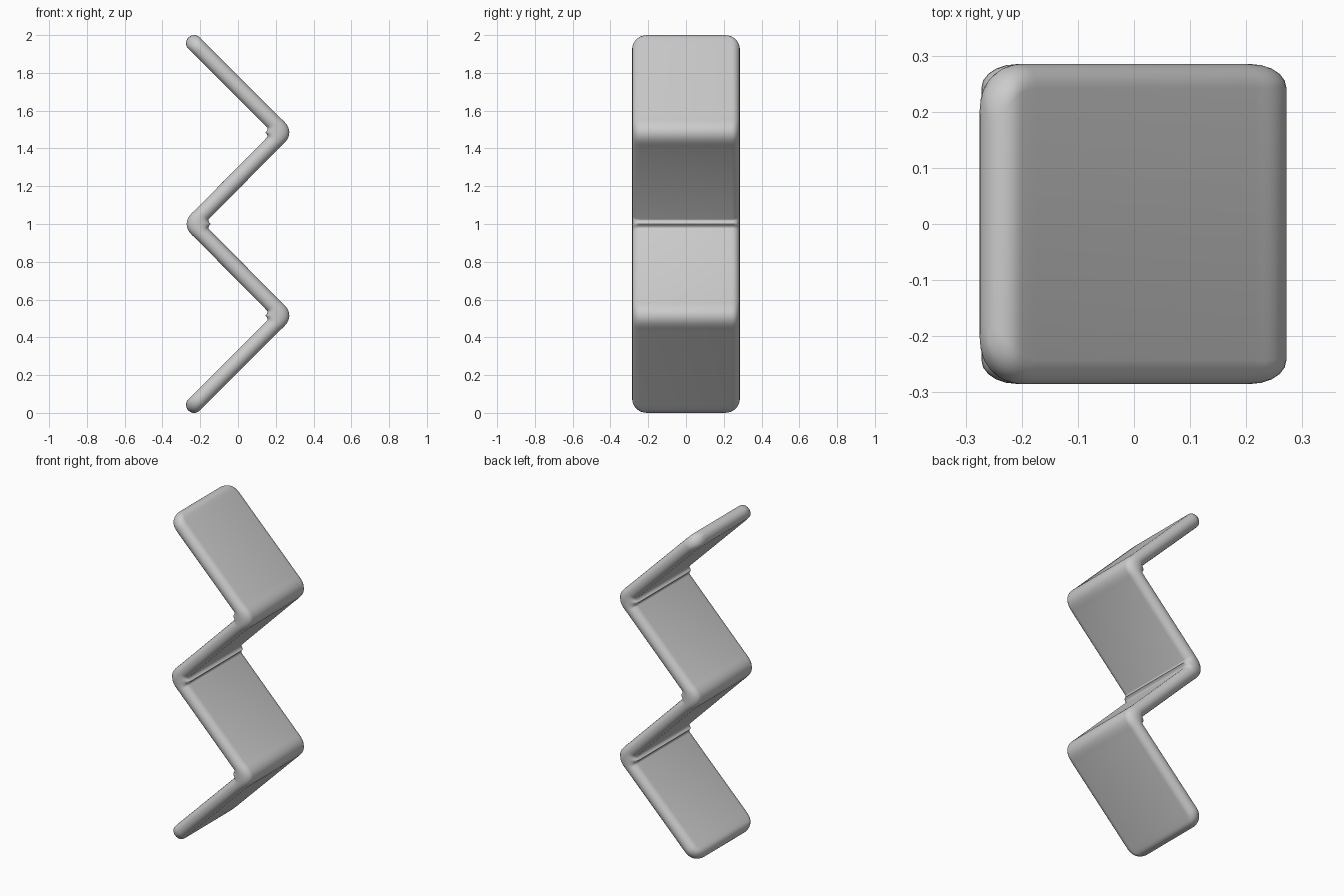
import bpy, bmesh
from math import sin, cos, pi, sqrt, tan
from mathutils import Vector

cube = bpy.data.objects.get("Cube")
if cube:
    bpy.data.objects.remove(cube)

HALF_T, HALF_W, PLAN_R, BEND_R = 0.0425, 0.285, 0.085, 0.078
BULGE = 0.5          # extra thickness at the folds
RIM_STEPS = 10

# Zigzag centreline
path = [Vector(p) for p in [(-0.2626, 0.0124), (0.24, 0.515), (-0.24, 1.0),
                            (0.24, 1.485), (-0.2626, 1.9876)]]


def stations():
    """Yield centre, normal, half thickness and half width along the strip."""
    out = []

    def end_cap(tip, inward, normal):
        caps = []
        for i in range(13):
            d = PLAN_R * (1 - cos(pi / 2 * (i + 0.3) / 12.3))
            t = sqrt(max(HALF_T**2 - max(HALF_T - d, 0)**2, 0))
            w = HALF_W - PLAN_R + sqrt(max(PLAN_R**2 - (PLAN_R - d)**2, 0))
            caps.append((tip + inward * d, normal, t, w))
        return caps

    dirs = [(b - a).normalized() for a, b in zip(path, path[1:])]
    norms = [Vector((-d.y, d.x)) for d in dirs]
    out += end_cap(path[0], dirs[0], norms[0])
    for k in range(1, len(path) - 1):
        # Rounded fold: arc between the two straight runs
        d0, n0, n1 = dirs[k - 1], norms[k - 1], norms[k]
        turn = d0.angle(dirs[k])
        side = 1 if n0.dot(dirs[k]) > 0 else -1
        start = path[k] - d0 * BEND_R * tan(turn / 2)
        centre = start + n0 * side * BEND_R
        for i in range(17):
            a = turn * i / 16
            n = n0 * cos(a) - d0 * side * sin(a)
            thick = HALF_T * (1 + BULGE * sin(pi * i / 16) ** 2)
            out.append((centre - n * side * BEND_R, n, thick, HALF_W))
    out += reversed(end_cap(path[-1], -dirs[-1], norms[-1]))
    return out


def section(centre, normal, thick, width):
    """Flat cross-section with rounded rims."""
    rim = min(HALF_T, width)
    pts = []
    for s in (1, -1):
        for i in range(RIM_STEPS + 1):
            a = -pi / 2 + pi * i / RIM_STEPS
            y = s * (width - rim + rim * cos(a))
            p = centre + normal * (s * thick * sin(a))
            pts.append((p.x, y, p.y))
    return pts


# Loft the strip
bm = bmesh.new()
rings = [[bm.verts.new(p) for p in section(*st)] for st in stations()]
for a, b in zip(rings, rings[1:]):
    for i in range(len(a)):
        j = (i + 1) % len(a)
        bm.faces.new((a[i], a[j], b[j], b[i]))
bm.faces.new(rings[0])
bm.faces.new(rings[-1])
bmesh.ops.recalc_face_normals(bm, faces=bm.faces)
mesh = bpy.data.meshes.new("zigzag_strip")
bm.to_mesh(mesh)
bm.free()
strip = bpy.data.objects.new("zigzag_strip", mesh)
bpy.context.collection.objects.link(strip)

# Plain grey
mat = bpy.data.materials.new("light_grey")
mat.use_nodes = True
grey = (0.6, 0.6, 0.6, 1)
mat.diffuse_color = grey
mat.node_tree.nodes["Principled BSDF"].inputs["Base Color"].default_value = grey
mesh.materials.append(mat)

bpy.ops.object.select_all(action='DESELECT')
strip.select_set(True)
bpy.context.view_layer.objects.active = strip
bpy.ops.object.shade_smooth_by_angle(angle=pi / 3)
